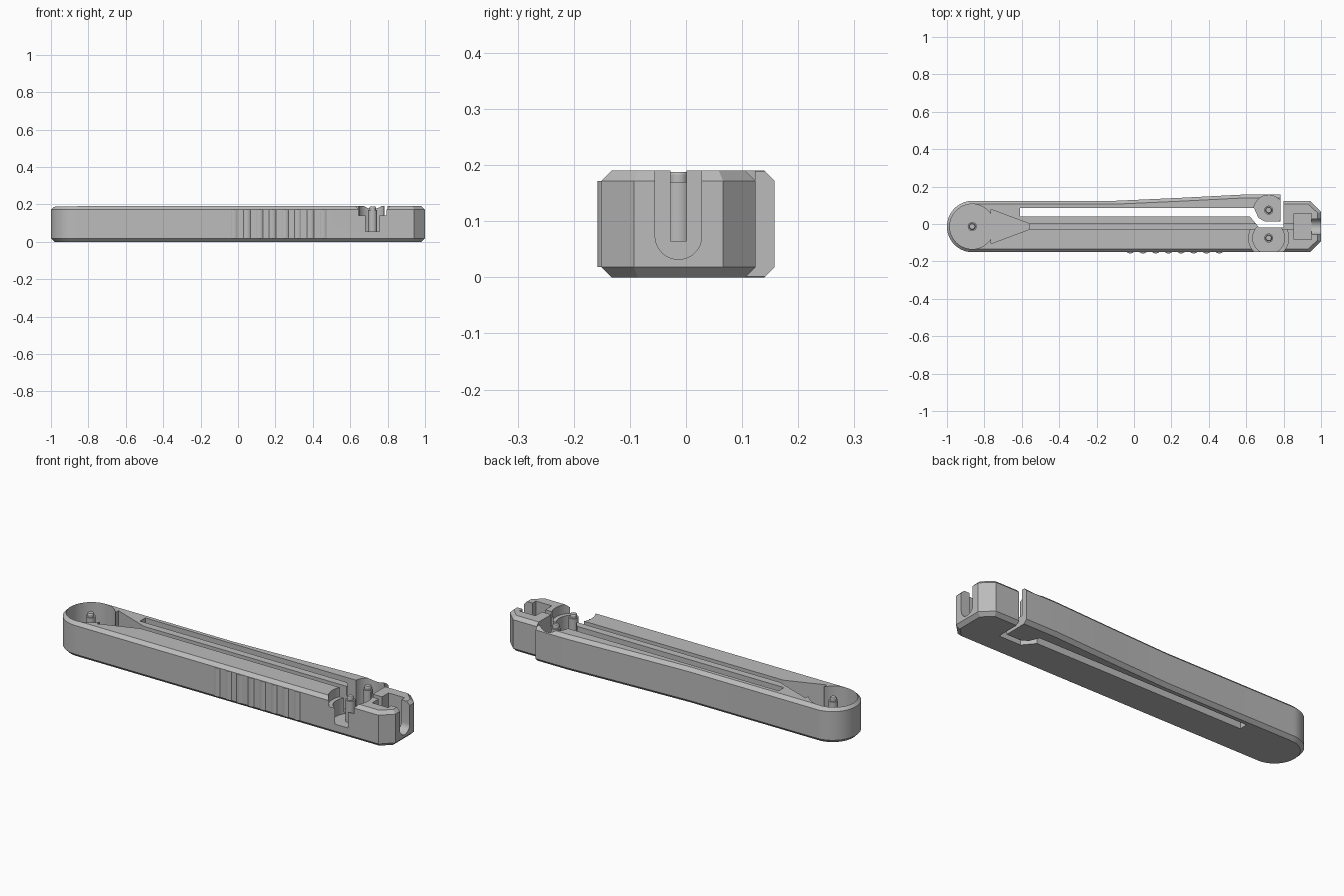
import bpy, bmesh, math
from mathutils import Vector

cube = bpy.data.objects.get("Cube")
if cube:
    bpy.data.objects.remove(cube)

grey = bpy.data.materials.new("plain_grey")
grey.use_nodes = True
grey.diffuse_color = (0.5, 0.5, 0.5, 1)
grey.node_tree.nodes["Principled BSDF"].inputs["Base Color"].default_value = (0.5, 0.5, 0.5, 1)

H, CHAMFER, MID = 0.19, 0.018, -0.0135
FLOOR = 0.055


def inset(pts, d):
    """Offset a counter-clockwise outline inward by d."""
    out = []
    for i, p in enumerate(pts):
        a = (p - pts[i - 1]).normalized()
        b = (pts[(i + 1) % len(pts)] - p).normalized()
        na, nb = Vector((-a.y, a.x)), Vector((-b.y, b.x))
        out.append(p + (na + nb) * d / (1 + na.dot(nb)))
    return out


def loft(name, rings):
    """Solid from stacked (outline, z) rings with capped ends."""
    bm = bmesh.new()
    rows = [[bm.verts.new((p[0], p[1], z)) for p in pts] for pts, z in rings]
    n = len(rows[0])
    for lo, hi in zip(rows, rows[1:]):
        for i in range(n):
            j = (i + 1) % n
            bm.faces.new((lo[i], lo[j], hi[j], hi[i]))
    bm.faces.new(rows[0][::-1])
    bm.faces.new(rows[-1])
    bmesh.ops.recalc_face_normals(bm, faces=bm.faces)
    mesh = bpy.data.meshes.new(name)
    bm.to_mesh(mesh)
    bm.free()
    mesh.materials.append(grey)
    ob = bpy.data.objects.new(name, mesh)
    bpy.context.collection.objects.link(ob)
    return ob


def arc(x, y, r, a0=0, a1=360, n=48):
    """Points on an arc, without the end point for a full circle."""
    steps = n if a1 - a0 == 360 else n + 1
    angs = [math.radians(a0 + (a1 - a0) * i / n) for i in range(steps)]
    return [Vector((x + r * math.cos(a), y + r * math.sin(a))) for a in angs]


def box(x0, x1, y0, y1):
    return [(x0, y0), (x1, y0), (x1, y1), (x0, y1)]


def activate(ob):
    bpy.ops.object.select_all(action="DESELECT")
    ob.select_set(True)
    bpy.context.view_layer.objects.active = ob


def cut(target, cutter):
    mod = target.modifiers.new("cut", "BOOLEAN")
    mod.operation, mod.solver, mod.object = "DIFFERENCE", "EXACT", cutter
    activate(target)
    bpy.ops.object.modifier_apply(modifier=mod.name)
    bpy.data.objects.remove(cutter)


def carve(outline, z, top=0.3):
    cut(body, loft("cutter", [(outline, z), (outline, top)]))


# Body with round rear end, flared arm and chamfered nose
half = 0.1375
outline = arc(-1 + half, MID, half, 90, 270, 40)
outline += [Vector(p) for p in [(0.94, MID - half), (1, -0.093), (1, 0.066),
                                (0.94, 0.124), (0.8, 0.124), (0.8, 0.158),
                                (0.6, 0.158), (0.25, 0.14), (-0.1, 0.124)]]
inner = inset(outline, CHAMFER)
body = loft("body", [(inner, 0), (outline, CHAMFER), (outline, H - CHAMFER), (inner, H)])

# Through slot that frees the spring arm
carve([(-0.61, 0.04), (0.62, 0.04), (0.67, -0.02), (0.8, -0.02), (0.8, 0.3),
       (0.783, 0.3), (0.783, 0.013), (0.7, 0.013), (0.665, 0.033), (0.642, 0.085),
       (-0.61, 0.085)], -0.1)

# Rear round pocket, tapered mouth and long wire channel
carve(arc(-0.865, MID, 0.12), FLOOR)
carve([(-0.84, -0.07), (-0.765, -0.07), (-0.765, -0.105), (-0.56, MID - 0.015),
       (-0.56, MID + 0.015), (-0.765, 0.078), (-0.765, 0.043), (-0.84, 0.043)], FLOOR + 0.001)
carve(box(-0.65, 0.9, MID - 0.0145, MID + 0.0145), 0.065)

# Stepped front pocket and arm pocket
carve(arc(0.72, -0.075, 0.107), 0.14)
carve(arc(0.72, -0.075, 0.085), FLOOR)
carve(arc(0.72, 0.074, 0.08), FLOOR - 0.003)

# Nose pocket and round-bottomed end slot
carve(box(0.855, 0.95, -0.083, 0.056), 0.032)
u_shape = arc(0, 0.0735, 0.0415, 180, 360, 24) + [(0.0415, 0.3), (-0.0415, 0.3)]
u_slot = loft("cutter", [(u_shape, 0), (u_shape, 0.2)])
u_slot.rotation_euler = (math.pi / 2, 0, math.pi / 2)
u_slot.location = (0.92, MID, 0)
bpy.context.view_layer.update()
cut(body, u_slot)

# Stepped pegs in the three pockets
parts = [body]
for name, x, y in [("rear_peg", -0.865, MID), ("front_peg", 0.72, -0.075), ("arm_peg", 0.72, 0.074)]:
    wide, thin, tip = [arc(x, y, r, n=32) for r in (0.024, 0.017, 0.014)]
    parts.append(loft(name, [(wide, 0.04), (wide, 0.17), (thin, 0.17), (thin, 0.183), (tip, 0.188)]))

# Grip ribs on the front wall
for i in range(8):
    rib = arc(-0.02 + 0.068 * i, MID - half + 0.022, 0.0285, 215, 325, 10)
    parts.append(loft("grip_rib", [(rib, CHAMFER), (rib, H - CHAMFER)]))

for ob in parts:
    activate(ob)
    bpy.ops.object.shade_smooth_by_angle(angle=math.radians(25))
